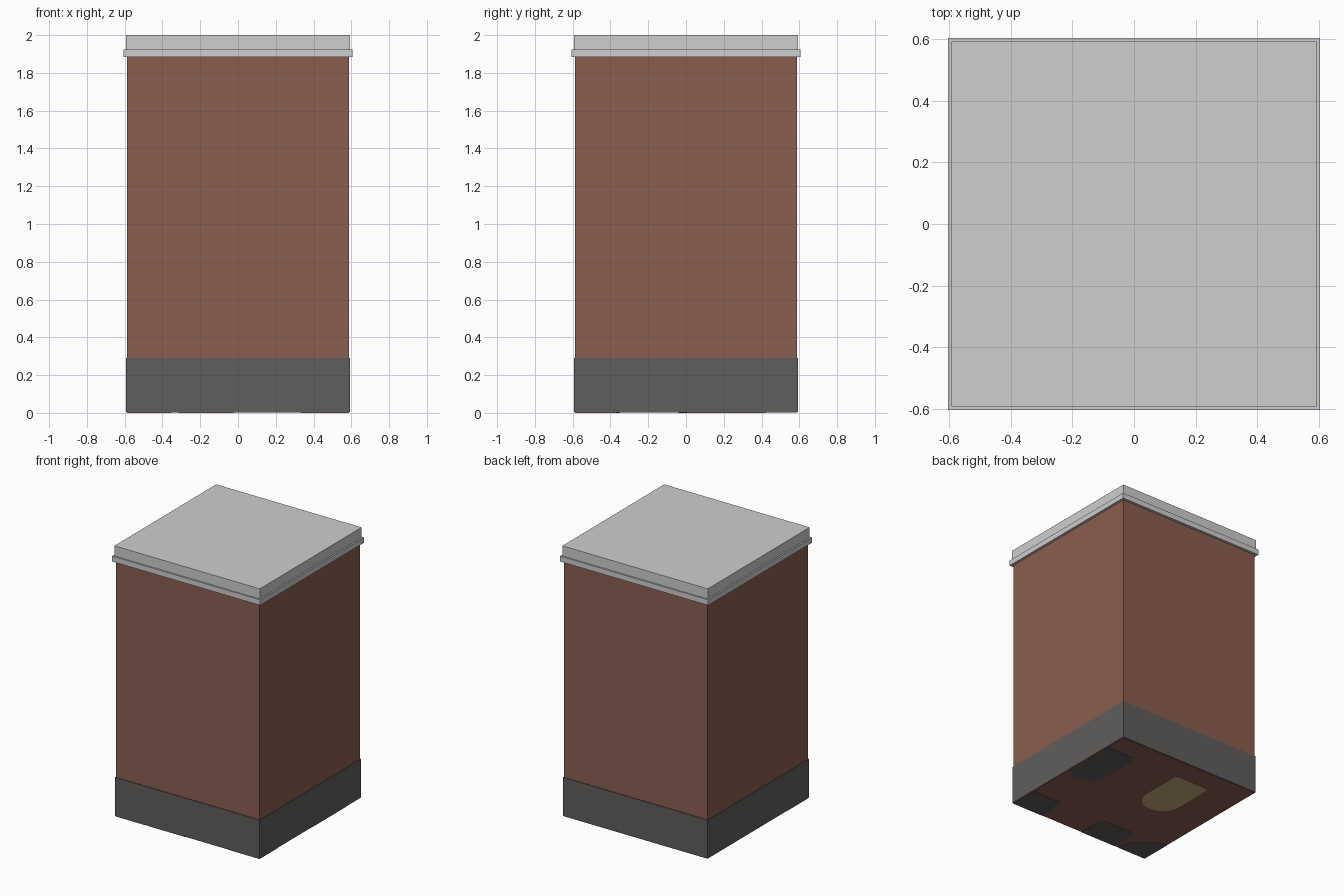
import bpy, bmesh, math

if "Cube" in bpy.data.objects:
    bpy.data.objects.remove(bpy.data.objects["Cube"])


def material(name, rgb):
    m = bpy.data.materials.new(name)
    m.diffuse_color = (*rgb, 1)
    m.use_nodes = True
    m.node_tree.nodes["Principled BSDF"].inputs["Base Color"].default_value = m.diffuse_color
    return m


BROWN = material("brick_brown", (0.26, 0.113, 0.08))
DARK = material("dark_grey", (0.115, 0.112, 0.107))
LIGHT = material("light_grey", (0.62, 0.62, 0.62))
TAN = material("window_tan", (0.60, 0.41, 0.195))


def prism(name, points, z0, z1, mat):
    """Extrude a flat outline from z0 to z1."""
    bm = bmesh.new()
    face = bm.faces.new([bm.verts.new((x, y, z0)) for x, y in points])
    up = bmesh.ops.extrude_face_region(bm, geom=[face])["geom"]
    verts = [g for g in up if isinstance(g, bmesh.types.BMVert)]
    bmesh.ops.translate(bm, vec=(0, 0, z1 - z0), verts=verts)
    bmesh.ops.recalc_face_normals(bm, faces=bm.faces)
    mesh = bpy.data.meshes.new(name)
    bm.to_mesh(mesh)
    bm.free()
    mesh.materials.append(mat)
    obj = bpy.data.objects.new(name, mesh)
    bpy.context.collection.objects.link(obj)
    return obj


def square(name, h, z0, z1, mat):
    return prism(name, [(-h, -h), (h, -h), (h, h), (-h, h)], z0, z1, mat)


B = 0.587  # half width of the shaft

# Main stack: shaft, plinth, projecting band and cap slab
square("shaft", B, 0.002, 1.89, BROWN)
square("plinth", 0.592, 0.006, 0.29, DARK)
square("cap_band", 0.605, 1.885, 1.925, LIGHT)
square("cap_slab", 0.594, 1.925, 2.0, LIGHT)


# Painted arched patches on the underside, clipped to the shaft outline
def arch(name, cx, y0, mat, w=0.145, length=0.315):
    pts = [(cx - w, y0 - 0.03), (cx - w + 0.03, y0),
           (cx + w - 0.03, y0), (cx + w, y0 - 0.03)]
    for i in range(17):
        a = math.pi * i / 16
        pts.append((cx + w * math.cos(a), y0 - length - w * math.sin(a)))
    clipped = []
    for x, y in pts:
        p = (max(-B, min(B, x)), max(-B, min(B, y)))
        if p not in clipped:
            clipped.append(p)
    prism(name, clipped, 0.0, 0.004, mat)


arch("underside_arch_a", 0.475, 0.42, DARK)
arch("underside_arch_b", -0.17, 0.42, TAN)
arch("underside_arch_c", -0.17, -0.37, DARK, length=0.25)
arch("underside_arch_d", 0.475, -0.37, DARK, length=0.25)

# Quarter-round patch in the underside corner
corner = [(-B, -B)] + [(-B + 0.235 * math.cos(math.pi * i / 24),
                        -B + 0.235 * math.sin(math.pi * i / 24)) for i in range(13)]
prism("underside_corner", corner, 0.0, 0.004, DARK)
